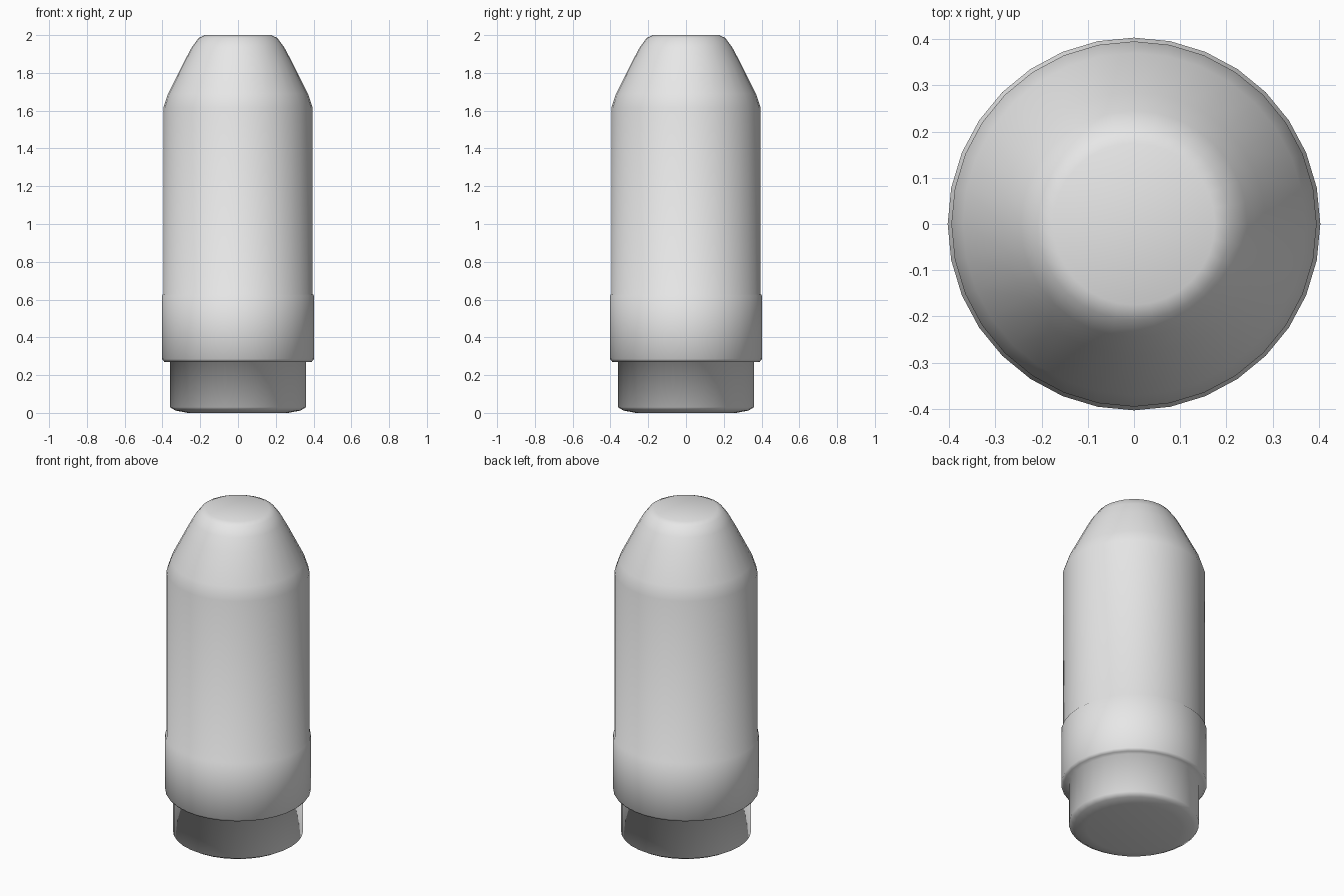
import bpy
import bmesh
from math import cos, sin, tau

cube = bpy.data.objects.get("Cube")
if cube:
    bpy.data.objects.remove(cube, do_unlink=True)

SIDES = 32

grey = bpy.data.materials.new("plain_grey")
grey.use_nodes = True
grey.diffuse_color = (0.8, 0.8, 0.8, 1)
grey.node_tree.nodes["Principled BSDF"].inputs["Base Color"].default_value = (0.8, 0.8, 0.8, 1)


def lathe(name, profile):
    """Turn (radius, height) points about the z axis and cap both ends."""
    bm = bmesh.new()
    rings = [[bm.verts.new((r * cos(tau * i / SIDES), r * sin(tau * i / SIDES), z))
              for i in range(SIDES)] for r, z in profile]
    for low, high in zip(rings, rings[1:]):
        for i in range(SIDES):
            j = (i + 1) % SIDES
            bm.faces.new((low[i], low[j], high[j], high[i]))
    bm.faces.new(rings[0][::-1])
    bm.faces.new(rings[-1])
    for face in bm.faces:
        face.smooth = True
    mesh = bpy.data.meshes.new(name)
    bm.to_mesh(mesh)
    bm.free()
    mesh.materials.append(grey)
    obj = bpy.data.objects.new(name, mesh)
    bpy.context.collection.objects.link(obj)
    return obj


# Rounded foot, stepped collar, straight barrel and blunt tapered nose
foot = [(0.265, 0), (0.33, 0.012), (0.36, 0.03), (0.36, 0.27)]
collar = [(0.39, 0.27), (0.403, 0.285), (0.403, 0.62)]
barrel = [(0.395, 0.63), (0.395, 1.615)]
nose = [(0.37, 1.69), (0.285, 1.86), (0.245, 1.935), (0.208, 1.985), (0.175, 2)]
lathe("capsule_body", foot + collar + barrel + nose)
